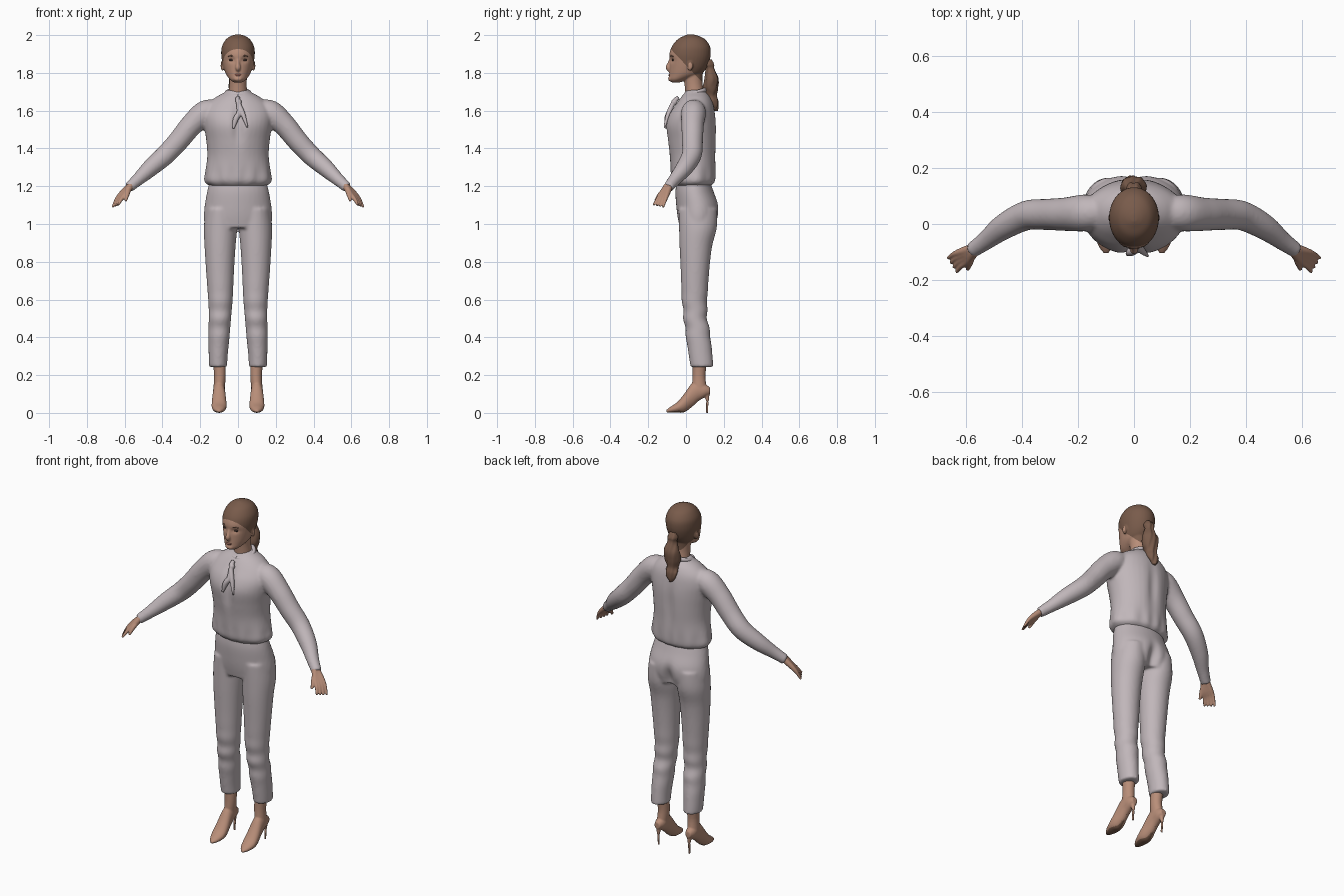
import bpy, bmesh
from math import sin, cos, pi, exp, atan2
from mathutils import Vector, Matrix

cube = bpy.data.objects.get("Cube")
if cube:
    bpy.data.objects.remove(cube, do_unlink=True)


def material(name, rgb):
    mat = bpy.data.materials.new(name)
    mat.use_nodes = True
    color = (*rgb, 1.0)
    mat.diffuse_color = color
    shader = mat.node_tree.nodes["Principled BSDF"]
    shader.inputs["Base Color"].default_value = color
    shader.inputs["Roughness"].default_value = 0.7
    return mat


cloth = material("pale_mauve_cloth", (0.53, 0.47, 0.49))
skin = material("skin", (0.48, 0.27, 0.19))
hair = material("brown_hair", (0.19, 0.105, 0.07))
dark = material("dark_eye", (0.05, 0.03, 0.025))
lip = material("lip", (0.30, 0.12, 0.09))


def smooth_path(points, steps):
    """Catmull-Rom interpolation through tuples of any length."""
    last = len(points) - 1
    result = []
    for i in range(last):
        a, b = points[max(i - 1, 0)], points[i]
        c, d = points[i + 1], points[min(i + 2, last)]
        for k in range(steps):
            t = k / steps
            result.append(tuple(
                0.5 * (2 * q + (r - p) * t + (2 * p - 5 * q + 4 * r - s) * t * t
                       + (3 * q - p - 3 * r + s) * t ** 3)
                for p, q, r, s in zip(a, b, c, d)))
    result.append(tuple(points[-1]))
    return result


def skin_rings(bm, rings):
    rows = [[bm.verts.new(p) for p in ring] for ring in rings]
    count = len(rows[0])
    faces = [bm.faces.new((rows[0][::-1])), bm.faces.new(rows[-1])]
    for low, high in zip(rows, rows[1:]):
        for i in range(count):
            j = (i + 1) % count
            faces.append(bm.faces.new((low[i], low[j], high[j], high[i])))
    bmesh.ops.recalc_face_normals(bm, faces=faces)


def loft(bm, sections, along="z", steps=5, sides=36):
    """Sections: position, centre x, half width, near and far limit."""
    rings = []
    for t, cx, rx, near, far in smooth_path(sections, steps):
        ring = []
        for k in range(sides):
            a = 2 * pi * k / sides
            x, other = cx + rx * cos(a), (near + far) / 2 + (far - near) / 2 * sin(a)
            ring.append((x, other, t) if along == "z" else (x, t, other))
        rings.append(ring)
    skin_rings(bm, rings)


def tube(bm, points, steps=6, sides=20):
    """Points: x, y, z, radius."""
    path = smooth_path(points, steps)
    rings = []
    for i, (x, y, z, r) in enumerate(path):
        ahead, behind = path[min(i + 1, len(path) - 1)], path[max(i - 1, 0)]
        turn = (Vector(ahead[:3]) - Vector(behind[:3])).to_track_quat("Z", "Y")
        rings.append([Vector((x, y, z)) + turn @ Vector((r * cos(a), r * sin(a), 0))
                      for a in (2 * pi * k / sides for k in range(sides))])
    skin_rings(bm, rings)


def ball(bm, centre, radii):
    shape = Matrix.Translation(centre) @ Matrix.Diagonal((*radii, 1))
    bmesh.ops.create_uvsphere(bm, u_segments=20, v_segments=12, radius=1, matrix=shape)


def finish(name, bm, mats, voxel=None, relax=6, deform=None, paint=None, cut=None):
    """Optionally fuse the pieces into one skin, then reshape and colour it."""
    mesh = bpy.data.meshes.new(name)
    bm.to_mesh(mesh)
    bm.free()
    obj = bpy.data.objects.new(name, mesh)
    bpy.context.collection.objects.link(obj)
    if voxel:
        fuse = obj.modifiers.new("fuse", "REMESH")
        fuse.mode, fuse.voxel_size = "VOXEL", voxel
        soft = obj.modifiers.new("soften", "SMOOTH")
        soft.factor, soft.iterations = 0.5, relax
        graph = bpy.context.evaluated_depsgraph_get()
        obj.data = bpy.data.meshes.new_from_object(obj.evaluated_get(graph))
        obj.modifiers.clear()
        bpy.data.meshes.remove(mesh)
        obj.data.name = name
    obj.data.materials.clear()
    for mat in mats:
        obj.data.materials.append(mat)
    bm = bmesh.new()
    bm.from_mesh(obj.data)
    if deform:
        for v in bm.verts:
            deform(v.co)
    if cut:
        bmesh.ops.bisect_plane(bm, geom=bm.verts[:] + bm.edges[:] + bm.faces[:],
                               plane_co=cut[0], plane_no=cut[1])
    bm.normal_update()
    for f in bm.faces:
        f.smooth = True
        f.material_index = int(paint(f)) if paint else 0
    bm.to_mesh(obj.data)
    bm.free()
    return obj


def bump(value, centre, width):
    return exp(-((value - centre) / width) ** 2)


SIDES = (("left", 1), ("right", -1))

# Blouse: torso and sleeves in one skin
bm = bmesh.new()
loft(bm, [(1.2, 0, .145, -.05, .125), (1.215, 0, .17, -.066, .147), (1.235, 0, .179, -.076, .155),
          (1.28, 0, .173, -.08, .158), (1.36, 0, .163, -.087, .16), (1.44, 0, .168, -.1, .163),
          (1.52, 0, .18, -.11, .163), (1.58, 0, .184, -.093, .157), (1.63, 0, .165, -.06, .147),
          (1.67, 0, .12, -.03, .13), (1.695, 0, .075, -.008, .11), (1.71, 0, .055, .0, .1)])
for _, s in SIDES:
    tube(bm, [(s * .1, .045, 1.605, .05), (s * .17, .04, 1.59, .066), (s * .245, .035, 1.525, .06),
              (s * .315, .034, 1.44, .056), (s * .385, .03, 1.365, .053), (s * .465, -.01, 1.295, .046),
              (s * .53, -.06, 1.235, .034), (s * .58, -.095, 1.192, .028)])


def drape(p):
    # hollow between the bust, spine groove, gathered hem
    if abs(p.x) < .15:
        if p.y < 0:
            p.y += .022 * bump(p.x, 0, .03) * bump(p.z, 1.53, .1)
        else:
            p.y -= .012 * bump(p.x, 0, .03) * bump(p.z, 1.45, .14)
    if p.z < 1.36 and abs(p.x) < .2:
        wave = 1 + .018 * sin(11 * atan2(p.y - .04, p.x)) * bump(p.z, 1.24, .06)
        p.x *= wave
        p.y = .04 + (p.y - .04) * wave


finish("blouse", bm, [cloth], voxel=.008, deform=drape)

# Collar and neck bow
bm = bmesh.new()
tube(bm, [(.06 * cos(a), .045 + .056 * sin(a), 1.692 + .018 * sin(a), .012)
          for a in (2 * pi * k / 16 - pi / 2 for k in range(17))], steps=3, sides=12)
finish("collar", bm, [cloth])
bm = bmesh.new()
ball(bm, (.004, -.062, 1.645), (.016, .016, .017))
tube(bm, [(0, -.04, 1.67, .012), (0, -.065, 1.645, .012), (.025, -.092, 1.585, .013), (.05, -.115, 1.51, .005)])
tube(bm, [(0, -.065, 1.645, .01), (.006, -.09, 1.59, .014), (-.012, -.1, 1.555, .015), (-.025, -.108, 1.505, .006)])
finish("neck_bow", bm, [cloth], voxel=.004, relax=3)

# Trousers: hips and two legs in one skin
bm = bmesh.new()
loft(bm, [(1.225, 0, .15, -.05, .128), (1.17, 0, .164, -.056, .147), (1.1, 0, .176, -.052, .174),
          (1.04, 0, .181, -.045, .174), (.98, 0, .176, -.033, .155)])
for _, s in SIDES:
    loft(bm, [(1.08, s * .09, .08, -.04, .165), (.98, s * .093, .088, -.037, .163),
              (.88, s * .095, .082, -.034, .138), (.75, s * .095, .074, -.028, .123),
              (.6, s * .093, .065, -.022, .113), (.52, s * .095, .06, -.014, .112),
              (.4, s * .101, .056, .0, .13), (.3, s * .105, .05, .015, .141),
              (.242, s * .105, .048, .024, .145)])


def seat(p):
    if p.y > .05:
        p.y -= .03 * bump(p.x, 0, .03) * bump(p.z, 1.02, .07)
    p.y += .004 * sin(p.z * 60) * bump(p.z, .5, .1)


finish("trousers", bm, [cloth], voxel=.008, deform=seat)

# Feet in heeled shoes
for side, s in SIDES:
    x = s * .1
    bm = bmesh.new()
    loft(bm, [(-.104, x, .009, .003, .016), (-.08, x, .026, .001, .034), (-.045, x, .038, .001, .058),
              (-.01, x, .039, .003, .1), (.03, x, .034, .03, .155), (.065, x, .031, .062, .17),
              (.1, x, .028, .083, .152), (.127, x, .017, .098, .136)], along="y")
    loft(bm, [(.29, x, .034, .035, .115), (.2, x * .96, .031, .035, .103), (.13, x, .03, .03, .11)])
    tube(bm, [(x, .108, .11, .018), (x, .113, .07, .009), (x, .112, .03, .006), (x, .11, 0, .006)])
    finish(side + "_foot", bm, [skin, hair], voxel=.004, relax=4,
           paint=lambda f: f.normal.z < -.75 and f.calc_center_median().z < .06)

# Hands
for side, s in SIDES:
    bm = bmesh.new()
    for k in range(4):
        t = k / 3
        tube(bm, [(s * .568, -.085 - .012 * t, 1.205, .018),
                  (s * (.612 - .018 * t), -.098 - .032 * t, 1.165 - .006 * t, .015),
                  (s * (.642 - .025 * t), -.108 - .042 * t, 1.132, .010),
                  (s * (.664 - .03 * t), -.122 - .05 * t, 1.088 + .012 * t, .006)])
    tube(bm, [(s * .575, -.1, 1.19, .014), (s * .585, -.135, 1.16, .012), (s * .595, -.163, 1.122, .007)])
    finish(side + "_hand", bm, [skin], voxel=.004, relax=3)

# Head, neck, nose and ears; hair is everything above a slanted hairline
bm = bmesh.new()
loft(bm, [(1.75, 0, .022, -.076, -.03), (1.765, 0, .043, -.089, .01), (1.79, 0, .062, -.089, .075),
          (1.82, 0, .074, -.088, .105), (1.86, 0, .084, -.087, .123), (1.9, 0, .089, -.088, .131),
          (1.94, 0, .085, -.075, .127), (1.977, 0, .064, -.045, .102), (1.996, 0, .036, -.01, .066),
          (2.004, 0, .008, .01, .036)])
loft(bm, [(1.65, 0, .052, 0, .105), (1.74, 0, .046, -.008, .088), (1.81, 0, .05, -.02, .09)])
tube(bm, [(0, -.078, 1.88, .008), (0, -.088, 1.85, .010), (0, -.094, 1.828, .014), (0, -.084, 1.812, .010)])
ball(bm, (0, -.08, 1.768), (.024, .015, .014))
for _, s in SIDES:
    ball(bm, (s * .083, .022, 1.838), (.009, .016, .027))


def eye_sockets(p):
    if p.y < -.04:
        p.y += .008 * bump(abs(p.x), .034, .018) * bump(p.z, 1.868, .014)


hairline = Vector((0, 1.05, 1))
edge = Vector((0, .02, 1.82))
finish("head", bm, [skin, hair], voxel=.0045, relax=4, deform=eye_sockets, cut=(edge, hairline),
       paint=lambda f: (f.calc_center_median() - edge).dot(hairline) > 0
       and abs(f.calc_center_median().x) < .0895)

# Eyes, brows and mouth
for side, s in SIDES:
    bm = bmesh.new()
    ball(bm, (s * .034, -.068, 1.868), (.014, .007, .006))
    finish(side + "_eye", bm, [dark])
    bm = bmesh.new()
    tube(bm, [(s * .016, -.082, 1.886, .002), (s * .034, -.078, 1.891, .0035), (s * .052, -.066, 1.886, .002)])
    finish(side + "_brow", bm, [hair])
bm = bmesh.new()
tube(bm, [(-.026, -.078, 1.792, .002), (0, -.087, 1.788, .006), (.026, -.078, 1.792, .002)])
finish("mouth", bm, [lip])

# Ponytail
bm = bmesh.new()
loft(bm, [(1.87, 0, .02, .1, .135), (1.845, 0, .03, .1, .148), (1.82, 0, .026, .105, .15),
          (1.77, 0, .045, .1, .17), (1.72, -.004, .045, .09, .168), (1.68, -.006, .033, .105, .163),
          (1.65, -.008, .036, .12, .17), (1.62, -.01, .026, .135, .17), (1.598, -.012, .01, .145, .165)])
finish("ponytail", bm, [hair], deform=lambda p: setattr(
    p, "y", p.y + .003 * sin(p.x * 220 + p.z * 30)))
